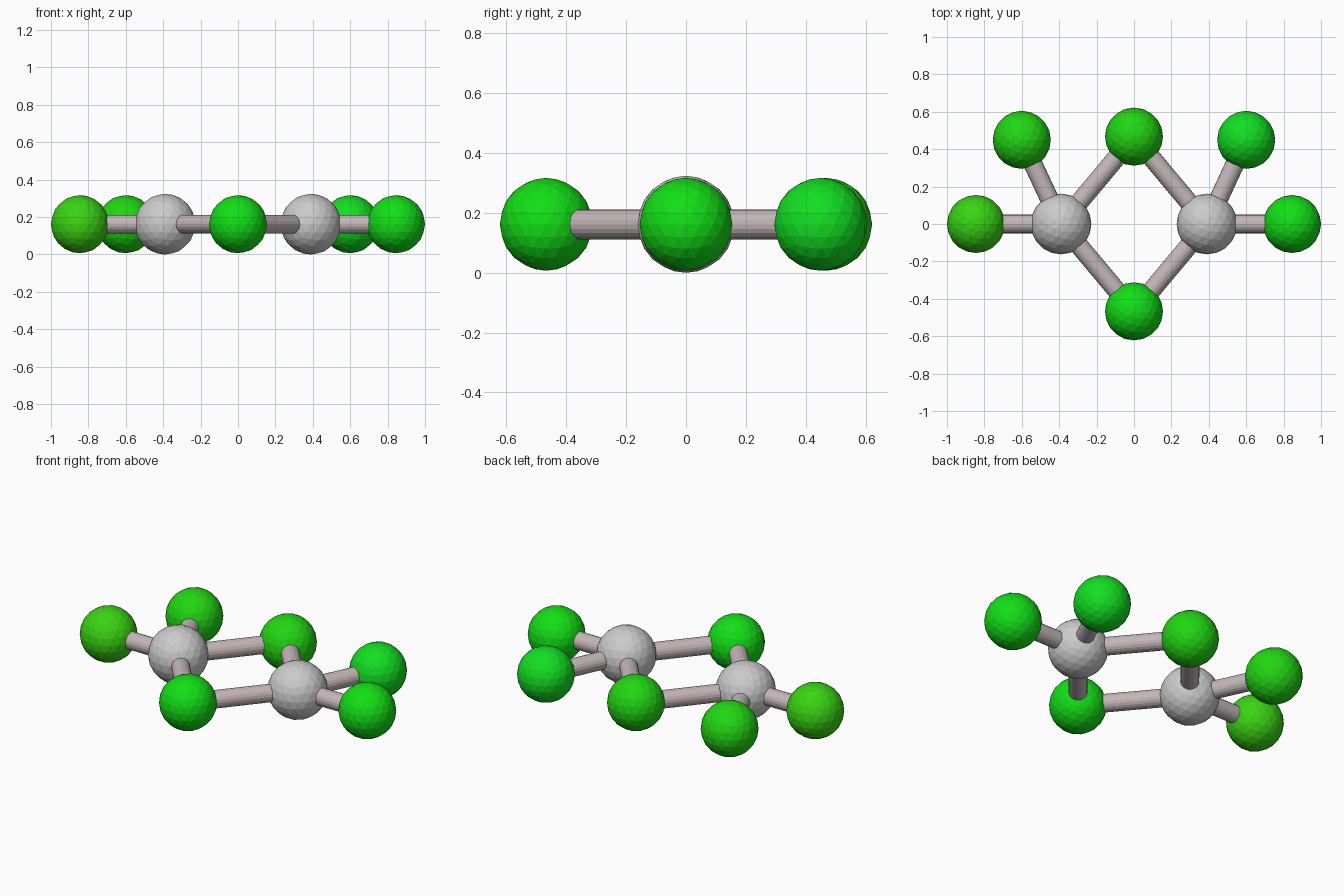
import bpy
from mathutils import Vector

if "Cube" in bpy.data.objects:
    bpy.data.objects.remove(bpy.data.objects["Cube"])

Z = 0.162          # height of the molecule's plane
R_CORE = 0.162
R_OUTER = 0.155
R_BOND = 0.05


def material(name, rgb):
    m = bpy.data.materials.new(name)
    m.diffuse_color = (*rgb, 1)
    m.use_nodes = True
    m.node_tree.nodes["Principled BSDF"].inputs["Base Color"].default_value = m.diffuse_color
    return m


GREEN = material("green", (0.006, 0.74, 0.008))
LEAF = material("leaf_green", (0.015, 0.68, 0.006))
OLIVE = material("yellow_green", (0.04, 0.66, 0.006))
EMERALD = material("emerald_green", (0.006, 0.74, 0.015))
ROD = material("rod_grey", (0.55, 0.47, 0.48))


def atom(name, pos, radius, mat=None):
    bpy.ops.mesh.primitive_ico_sphere_add(
        subdivisions=3, radius=radius, location=(pos[0], pos[1], Z))
    ob = bpy.context.object
    ob.name = name
    if mat:
        ob.data.materials.append(mat)


def bond(name, a, b):
    a, b = Vector((*a, Z)), Vector((*b, Z))
    bpy.ops.mesh.primitive_cylinder_add(
        vertices=20, radius=R_BOND, depth=(b - a).length, location=(a + b) / 2)
    ob = bpy.context.object
    ob.name = name
    ob.rotation_euler = (b - a).to_track_quat('Z', 'Y').to_euler()
    ob.data.materials.append(ROD)


# Bridging atoms shared by both halves
back, front = (0, 0.467), (0, -0.467)
atom("back_bridge_atom", back, R_OUTER, LEAF)
atom("front_bridge_atom", front, R_OUTER, GREEN)

# Each half: core atom, two end atoms, four bonds
for side, s, end_mat, upper_mat in (("left", -1, OLIVE, LEAF),
                                    ("right", 1, GREEN, EMERALD)):
    core, end, upper = (s * 0.39, 0), (s * 0.845, 0), (s * 0.6, 0.45)
    atom(side + "_core_atom", core, R_CORE)
    atom(side + "_end_atom", end, R_OUTER, end_mat)
    atom(side + "_back_atom", upper, R_OUTER, upper_mat)
    for part, target in (("end", end), ("back", upper),
                         ("back_bridge", back), ("front_bridge", front)):
        bond(f"{side}_{part}_bond", core, target)
